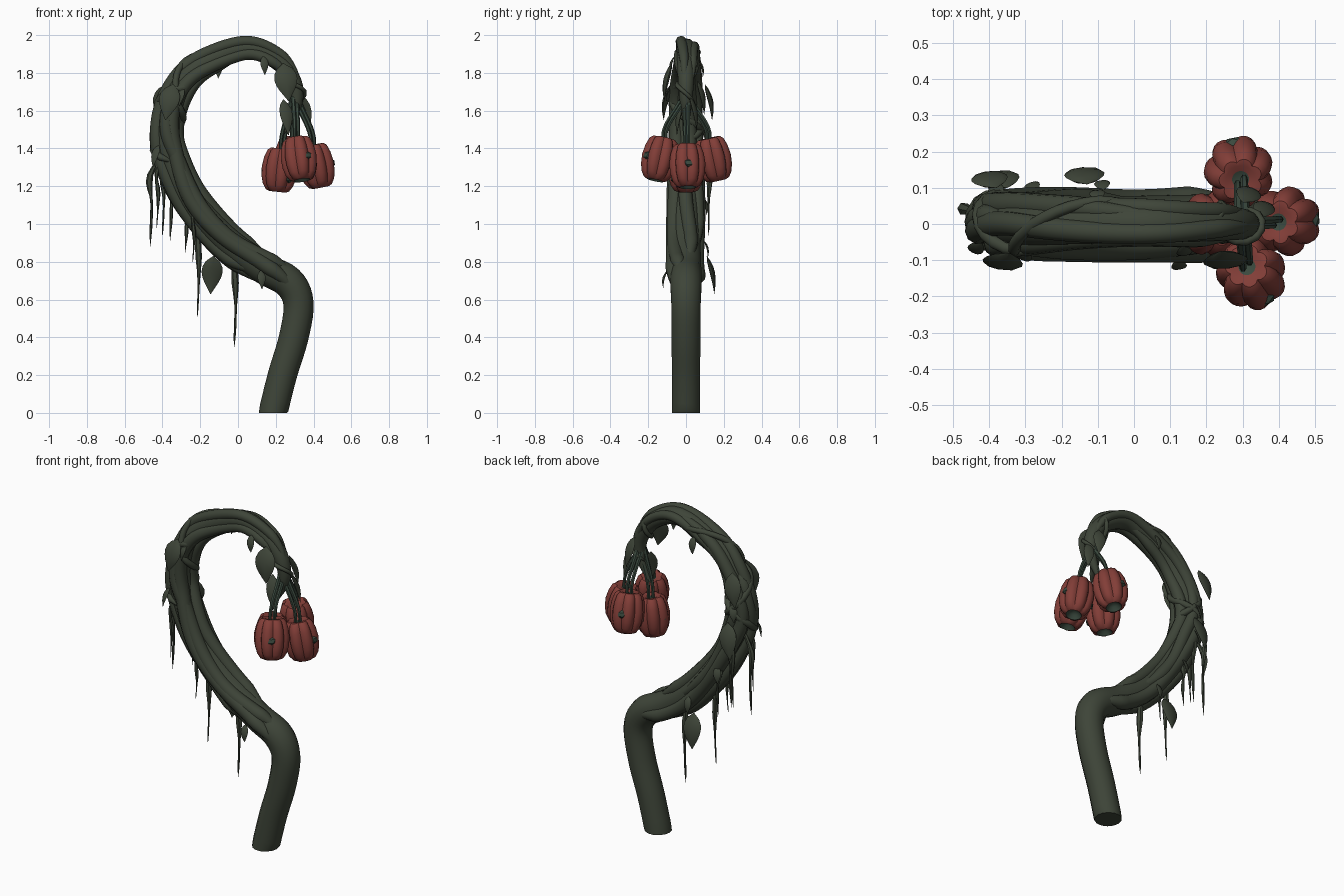
import bpy, bmesh, math, random
from mathutils import Vector as V, Matrix

if "Cube" in bpy.data.objects:
    bpy.data.objects.remove(bpy.data.objects["Cube"])
random.seed(4)

def mat(name, c):
    m = bpy.data.materials.new(name)
    m.diffuse_color = (*c, 1)
    m.use_nodes = True
    m.node_tree.nodes["Principled BSDF"].inputs["Base Color"].default_value = m.diffuse_color
    return m
BARK = mat("dark olive", (0.048, 0.059, 0.040))
STEM = mat("stem green", (0.042, 0.066, 0.048))
RED = mat("dull red", (0.225, 0.048, 0.039))
Y = V((0, 1, 0))

def finish(name, bm, mats, angle=40):
    bmesh.ops.recalc_face_normals(bm, faces=bm.faces)
    me = bpy.data.meshes.new(name)
    bm.to_mesh(me)
    bm.free()
    for m in mats:
        me.materials.append(m)
    ob = bpy.data.objects.new(name, me)
    bpy.context.collection.objects.link(ob)
    bpy.ops.object.select_all(action='DESELECT')
    ob.select_set(True)
    bpy.context.view_layer.objects.active = ob
    bpy.ops.object.shade_smooth_by_angle(angle=math.radians(angle))

def spline(pts, u):
    """Catmull-Rom through equal-length tuples, u counted in points."""
    n = len(pts) - 1
    i = min(int(max(u, 0)), n - 1)
    t = u - i
    ctrl = (pts[max(0, min(n, i + k))] for k in range(-1, 3))
    return [q + 0.5 * t * ((r - p) + t * ((2*p - 5*q + 4*r - s) + t * (3*q - p - 3*r + s)))
            for p, q, r, s in zip(*ctrl)]

def tube(name, pts, radii, sides=8, m=BARK, hint=Y, flat=1.0, ground=False):
    bm = bmesh.new()
    pts = [V(p) for p in pts]
    A, rings = V(hint), []
    for i, p in enumerate(pts):
        T = (pts[min(i + 1, len(pts) - 1)] - pts[max(i - 1, 0)]).normalized()
        A = (A - T * A.dot(T)).normalized()
        B = T.cross(A)
        ring = []
        for k in range(sides):
            a = math.tau * k / sides
            q = p + radii[i] * (math.cos(a) * B + flat * math.sin(a) * A)
            if ground:
                q.z = max(q.z, 0.005 * i) if i else 0
            ring.append(bm.verts.new(q))
        rings.append(ring)
    for r, s in zip(rings, rings[1:]):
        for k in range(sides):
            bm.faces.new((r[k], r[(k+1) % sides], s[(k+1) % sides], s[k]))
    bm.faces.new(rings[0])
    bm.faces.new(rings[-1])
    finish(name, bm, [m])

# main hooked trunk: x, z, radius
TR = [(.185, 0, .077), (.235, .2, .077), (.295, .4, .078), (.32, .58, .08), (.265, .695, .085),
      (.12, .775, .082), (-.07, .92, .078), (-.25, 1.13, .074), (-.35, 1.34, .07), (-.375, 1.5, .067),
      (-.33, 1.68, .063), (-.21, 1.83, .058), (.03, 1.93, .053), (.2, 1.87, .048), (.295, 1.75, .043),
      (.305, 1.62, .03), (.24, 1.48, .008)]
def sample(u):
    x, z, r = spline(TR, u)
    return V((x, 0, z)), r
US = [i / 5 for i in range(81)]
tube("trunk", [sample(u)[0] for u in US], [sample(u)[1] for u in US], 14, ground=True)

# vines that follow the trunk; angle 0 = outer side of the hook, 90 = back
def vine(name, u0, u1, a0, a1, rad, wob=14, off=0.84):
    n = int((u1 - u0) * 8)
    ph = random.uniform(0, 6)
    pts, rr = [], []
    for i in range(n + 1):
        t = i / n
        u = u0 + (u1 - u0) * t
        c, r = sample(u)
        N = (sample(u + .05)[0] - sample(u - .05)[0]).normalized().cross(Y)
        a = math.radians(a0 + (a1 - a0) * t + wob * math.sin(ph + u * 1.9))
        e = min(1, t * 7 + .1, (1 - t) * 7 + .1)
        pts.append(c + (N * math.cos(a) + Y * math.sin(a)) * r * off * (.55 + .45 * e))
        rr.append(rad * (.25 + .75 * e) * min(1, r / .07))
    tube(name, pts, rr, 10)

for i in range(7):
    a = -85 + 154 * i
    vine("vine_%d" % i, 3.3 + .32 * i, 14.4 - 2 * (i % 3), a, a + 50 * (i % 3 - 1), .042 - .001 * i)
# tightly coiled vines
for i, (u, a, turn) in enumerate([(7.9, -100, 430), (8.4, 200, -360), (13, 0, 560), (9.6, -140, 260)]):
    vine("coil_vine_%d" % i, u, u + 2.3, a, a + turn, .02, 4, 1.17)

# pointed hanging leaves: x, y, top z, length, half width
def leaf(name, x, y, z, ln, w):
    s = 1 if y > 0 else -1
    b, t = V((x, y, z)), V((x + .12 * x * ln / .2, y + s * .2 * ln, z - ln))
    bow = V((x * .8, s * .6, .1)).normalized() if w < .05 else V((x * .5, s, .1)).normalized()
    ks = [k / 7 for k in range(8)]
    tube(name, [b.lerp(t, k) + bow * .012 * math.sin(k * math.pi) for k in ks],
         [w * max(.03, math.sin(math.pi * k ** .75)) for k in ks], 8, BARK, bow, .25)

LEAVES = [(.24, -.075, 1.85, .2, .062), (-.13, .11, .83, .2, .056), (-.345, -.08, 1.74, .19, .056),
          (-.38, .10, 1.74, .19, .05), (-.35, .10, 1.43, .2, .052), (.3, .06, 1.76, .18, .035),
          (.34, .02, 1.68, .18, .03), (.24, -.01, 1.66, .19, .035), (-.42, -.05, 1.42, .12, .022)]
for i, v in enumerate(LEAVES):
    leaf("leaf_%d" % i, *v)
# little leaves scattered along the trunk
for i in range(8):
    c, r = sample(5 + 1.08 * i)
    s = -1 if i in (0, 5, 7) else 1
    leaf("small_leaf_%d" % i, c.x, s * r * 1.2, c.z - .02, .1, .022)

# hanging root spikes: x, y, tip z, width
SPIKES = [(-.215, .02, .51, .022), (-.02, .03, .35, .022), (-.465, .04, .88, .019), (-.36, .08, .91, .019),
          (-.28, .09, .85, .017), (-.43, -.03, .98, .017), (-.24, -.06, .8, .014), (-.4, .12, .94, .018)]
for i, (x, y, zb, w) in enumerate(SPIKES):
    c = min((sample(u)[0] for u in US if 5 < u < 8.6), key=lambda p: abs(p.x - x))
    path = [(c.x, y * .4, c.z), (x, y, c.z - .1 - abs(c.x - x) * .5), (x + .008, y, (c.z + zb) / 2 - .04), (x, y, zb)]
    ks = [k / 12 for k in range(13)]
    tube("root_spike_%d" % i, [spline(path, 3 * k) for k in ks],
         [w * (1 - k ** 2) * (.8 + .3 * math.sin(14 * k + i)) + .001 for k in ks], 6)

# lobed red fruits: top centre and offset of the bottom
PROF = [(-.018, 0), (-.016, .026), (-.006, .045), (-.006, .06), (-.02, .077), (-.06, .091), (-.11, .098),
        (-.16, .094), (-.2, .083), (-.228, .064), (-.236, .048), (-.215, .03), (-.2, 0)]
def fruit(name, top, lean):
    bm = bmesh.new()
    n, rings = 42, []
    for z, r in PROF:
        ring = []
        for k in range(n):
            a = math.tau * k / n
            f = .82 + .18 * abs(math.sin(3.5 * a)) ** .8 if r > .05 else .9
            ring.append(bm.verts.new((r * f * math.cos(a), r * f * math.sin(a), z)))
        rings.append(ring)
    for j, (p, q) in enumerate(zip(rings, rings[1:])):
        for k in range(n):
            fc = bm.faces.new((p[k], p[(k+1) % n], q[(k+1) % n], q[k]))
            fc.material_index = 1 if j < 1 or j > 9 else 0
    bmesh.ops.remove_doubles(bm, verts=bm.verts, dist=1e-5)
    # dark openings on the sides
    out = math.atan2(lean[1], lean[0])
    for d, z in ((0, -.12), (2.3, -.16)):
        P = Matrix.Rotation(out + d, 4, 'Z') @ Matrix.Translation((.08, 0, z))
        res = bmesh.ops.create_icosphere(bm, subdivisions=1, radius=.024,
                                         matrix=P @ Matrix.Diagonal((.8, 1.2, 1, 1)))
        for f in {f for v in res["verts"] for f in v.link_faces}:
            f.material_index = 1
    axis = V((-lean[0], -lean[1], .235))
    bm.transform(Matrix.Translation(top) @ V((0, 0, 1)).rotation_difference(axis).to_matrix().to_4x4())
    finish(name, bm, [RED, STEM], 35)

FRUITS = [((.235, 0, 1.405), (-.025, 0)), ((.31, -.115, 1.46), (.03, -.05)),
          ((.395, .005, 1.425), (.045, .005)), ((.295, .12, 1.46), (-.01, .05))]
for i, (top, lean) in enumerate(FRUITS):
    fruit("fruit_%d" % i, V(top), lean)
    # paired stalks from the trunk tip
    root, end = V((.3, 0, 1.72)), V(top) - V((0, 0, .02))
    for s in (-1, 1):
        ts = [k / 12 for k in range(13)]
        pts = []
        for t in ts:
            e = min(1, 1.1 * t)
            p = root.lerp(end, e * e * (3 - 2 * e))
            pts.append((p.x + .009 * s, p.y + .008 * s, root.z + (end.z - root.z) * t))
        tube("stalk_%d_%d" % (i, s + 1), pts, [.014 - .005 * t for t in ts], 6, STEM)
